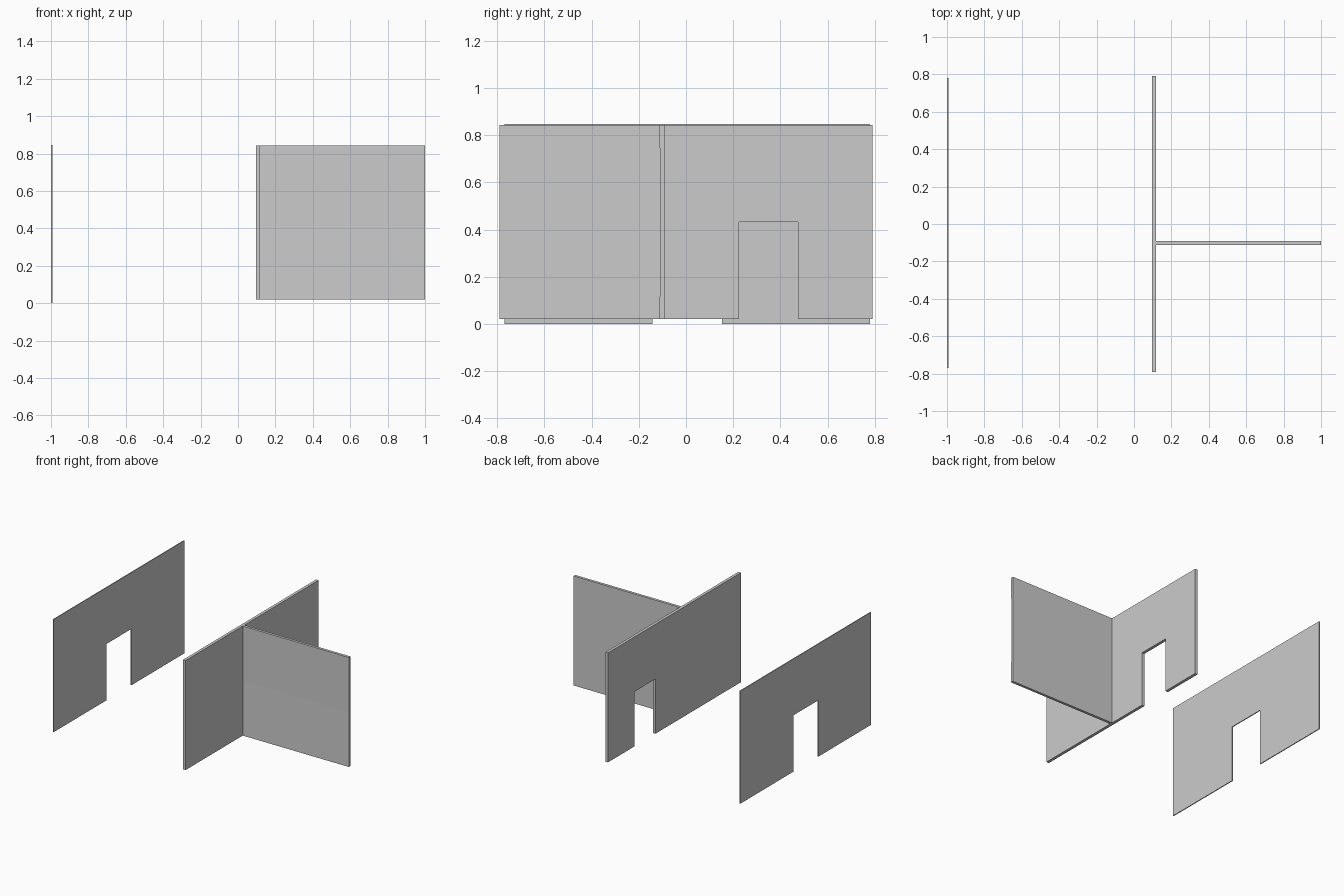
import bpy
import bmesh
from mathutils import Vector

cube = bpy.data.objects.get("Cube")
if cube:
    bpy.data.objects.remove(cube, do_unlink=True)

GREY = (0.6, 0.6, 0.6, 1)
plaster = bpy.data.materials.new("plain grey")
plaster.use_nodes = True
plaster.diffuse_color = GREY
plaster.node_tree.nodes["Principled BSDF"].inputs["Base Color"].default_value = GREY


def wall(name, outline, x0, x1):
    """Extrude a (y, z) outline along x from x0 to x1."""
    bm = bmesh.new()
    face = bm.faces.new([bm.verts.new((x0, y, z)) for y, z in outline])
    side = bmesh.ops.extrude_face_region(bm, geom=[face])["geom"]
    verts = [g for g in side if isinstance(g, bmesh.types.BMVert)]
    bmesh.ops.translate(bm, verts=verts, vec=Vector((x1 - x0, 0, 0)))
    bmesh.ops.recalc_face_normals(bm, faces=bm.faces)
    mesh = bpy.data.meshes.new(name)
    bm.to_mesh(mesh)
    bm.free()
    mesh.materials.append(plaster)
    obj = bpy.data.objects.new(name, mesh)
    bpy.context.collection.objects.link(obj)
    return obj


def doorway_outline(y0, y1, z0, z1, d0, d1):
    """Rectangle with a doorway reaching half of its height."""
    lintel = (z0 + z1) / 2
    return [(y0, z0), (d0, z0), (d0, lintel), (d1, lintel),
            (d1, z0), (y1, z0), (y1, z1), (y0, z1)]


# Thin outer wall with a central doorway
wall("outer_wall", doorway_outline(-0.77, 0.78, 0, 0.847, -0.143, 0.152), -1, -0.993)

# Thicker dividing wall with a doorway towards the back
wall("dividing_wall", doorway_outline(-0.79, 0.79, 0.02, 0.843, 0.225, 0.474), 0.096, 0.118)

# Cross wall, its front face very slightly hollow at mid height
wall("cross_wall", [(-0.092, 0.02), (-0.092, 0.843), (-0.112, 0.843),
                    (-0.109, 0.43), (-0.112, 0.02)], 0.118, 1)
